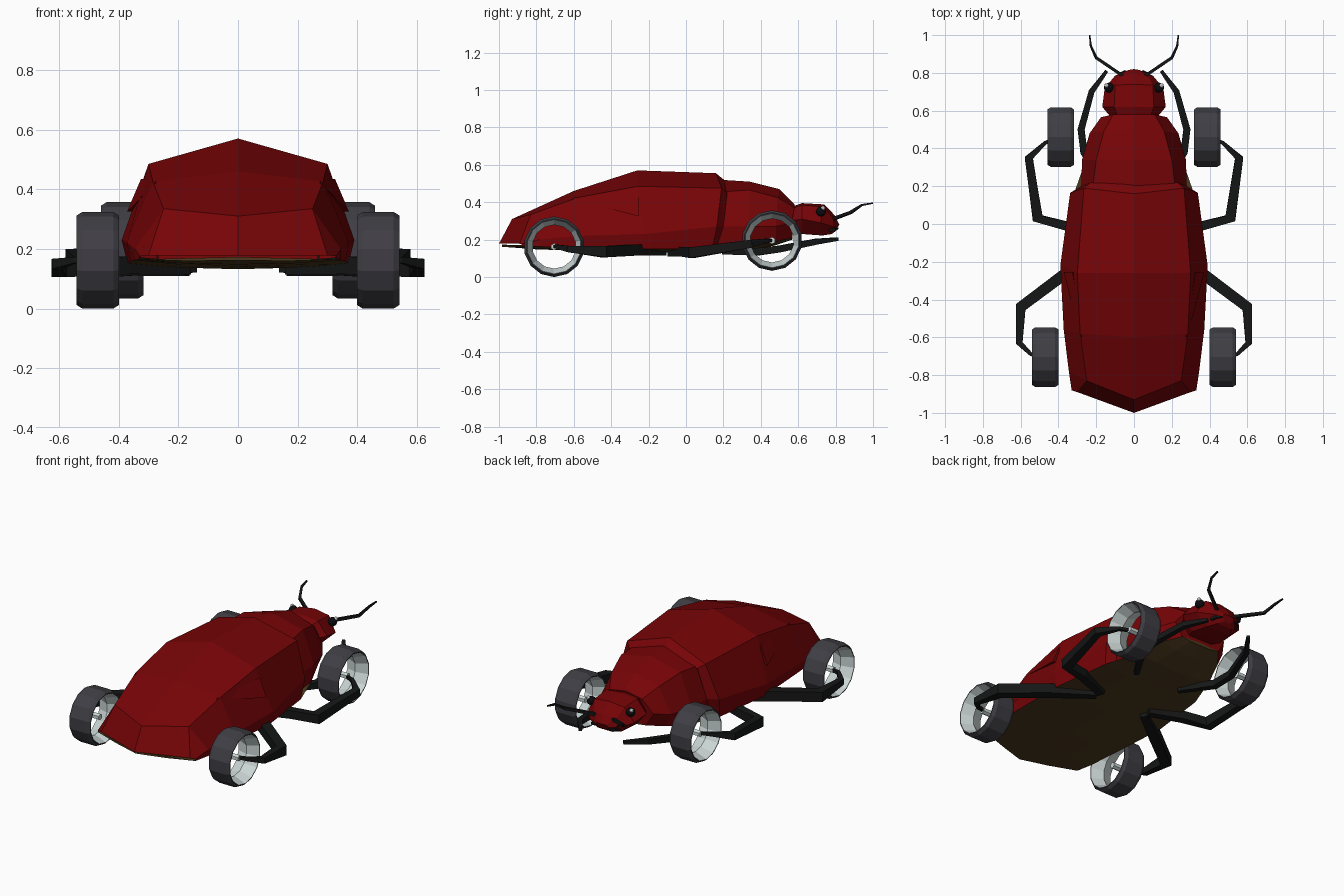
import bpy, bmesh, math
from mathutils import Vector

if "Cube" in bpy.data.objects:
    bpy.data.objects.remove(bpy.data.objects["Cube"])


def mat(name, r, g, b):
    m = bpy.data.materials.new(name)
    m.diffuse_color = (r, g, b, 1)
    m.use_nodes = True
    m.node_tree.nodes["Principled BSDF"].inputs["Base Color"].default_value = m.diffuse_color
    return m


RED = mat("shell red", 0.185, 0.0012, 0.002)
BROWN = mat("belly brown", 0.075, 0.042, 0.013)
BLACK = mat("leg black", 0.0075, 0.008, 0.008)
TYRE = mat("tyre grey", 0.050, 0.048, 0.058)
RIM = mat("rim silver", 0.60, 0.68, 0.67)
EYE = mat("eye black", 0.004, 0.004, 0.005)
WHITE = mat("eye glint white", 0.85, 0.85, 0.85)


def finish(name, bm, *mats):
    bmesh.ops.recalc_face_normals(bm, faces=bm.faces)
    me = bpy.data.meshes.new(name)
    bm.to_mesh(me)
    bm.free()
    for m in mats:
        me.materials.append(m)
    ob = bpy.data.objects.new(name, me)
    bpy.context.collection.objects.link(ob)
    return ob


def loft(name, rings, m, closed=False, caps=True):
    """Skin a list of rings that have equal point counts."""
    bm = bmesh.new()
    vs = [[bm.verts.new(p) for p in r] for r in rings]
    n = len(vs[0])
    for a, b in zip(vs, vs[1:]):
        for i in range(n if closed else n - 1):
            j = (i + 1) % n
            bm.faces.new((a[i], a[j], b[j], b[i]))
    if caps:
        bm.faces.new(vs[0])
        bm.faces.new(vs[-1])
    return finish(name, bm, m)


def mirrored(half):
    """Half section from top centre to lower rim -> full section."""
    return [(-x, y, z) for x, y, z in reversed(half[1:])] + list(half)


def limb(name, pts, radii, m, sides=4):
    """Tapered faceted beam along a path."""
    P = [Vector(p) for p in pts]
    rings = []
    for i, p in enumerate(P):
        d = (P[min(i + 1, len(P) - 1)] - P[max(i - 1, 0)]).normalized()
        u = d.cross(Vector((0, 0, 1))).normalized()
        v = u.cross(d)
        rings.append([p + radii[i] * (u * math.cos(t) + v * math.sin(t))
                      for t in [math.tau * (k + .5) / sides for k in range(sides)]])
    return loft(name, rings, m, closed=True)


# wing case: top, shoulder, widest point, lower rim of each section
shell = [
    [(0, -1, .178), (.30, -.89, .178), (.33, -.88, .176), (.33, -.88, .165)],
    [(0, -.93, .31), (.25, -.83, .335), (.345, -.78, .20), (.345, -.78, .162)],
    [(0, -.60, .46), (.285, -.58, .425), (.372, -.56, .22), (.36, -.56, .16)],
    [(0, -.26, .57), (.30, -.26, .485), (.39, -.22, .23), (.37, -.22, .15)],
    [(0, .16, .555), (.265, .19, .475), (.338, .165, .27), (.325, .14, .15)],
    [(0, .215, .51), (.23, .22, .45), (.28, .20, .27), (.27, .16, .15)],
]
loft("wing_case", [mirrored(r) for r in shell], RED, caps=False)

# thorax shield
thorax = [
    [(0, .18, .52), (.22, .18, .455), (.28, .18, .27), (.265, .15, .15)],
    [(0, .34, .51), (.20, .34, .465), (.275, .34, .27), (.255, .34, .16)],
    [(0, .50, .47), (.16, .49, .425), (.235, .48, .27), (.20, .48, .19)],
    [(0, .58, .39), (.11, .58, .37), (.175, .565, .29), (.13, .57, .21)],
]
loft("thorax", [mirrored(r) for r in thorax], RED)

# belly
rim = [shell[i][3] for i in range(5)] + [thorax[i][3] for i in (1, 2, 3)]
drop = [.162, .148, .14, .132, .132, .14, .17, .20]
tip = [-.985, -.80] + [r[1] for r in rim[2:]]
loft("belly", [[(-x, y, z), (-x * .5, (y + t) / 2, (z + d) / 2 - .004), (0, t, d),
                (x * .5, (y + t) / 2, (z + d) / 2 - .004), (x, y, z), (0, t, z + .008)]
               for (x, y, z), d, t in zip(rim, drop, tip)], BROWN, closed=True)

# head
head = [
    [(0, .55, .37), (.08, .55, .36), (.11, .55, .30), (.07, .55, .24)],
    [(0, .62, .395), (.105, .62, .385), (.168, .62, .31), (.10, .62, .23)],
    [(0, .74, .388), (.10, .735, .375), (.155, .72, .29), (.08, .73, .222)],
    [(0, .795, .33), (.075, .785, .315), (.10, .785, .27), (.05, .78, .23)],
    [(0, .82, .28), (.03, .815, .28), (.04, .81, .265), (.02, .80, .245)],
]
loft("head", [mirrored(r) for r in head], RED, closed=True)


def sphere(name, c, r, m):
    bm = bmesh.new()
    bmesh.ops.create_icosphere(bm, subdivisions=2, radius=r)
    bmesh.ops.translate(bm, vec=c, verts=bm.verts)
    finish(name, bm, m)


def wheel(name, c):
    """Hollow tyre with a silver tapered inside and a small hub."""
    prof = [(-.071, .145), (-.071, .150), (-.052, .162), (.052, .162), (.071, .150),
            (.071, .145), (.0, .117)]
    n = 14
    bm = bmesh.new()
    rings = [[bm.verts.new((c[0] + x, c[1] + r * math.sin(math.tau * k / n),
                            c[2] - r * math.cos(math.tau * k / n))) for x, r in prof]
             for k in range(n)]
    for k in range(n):
        a, b = rings[k], rings[(k + 1) % n]
        for i in range(len(prof)):
            j = (i + 1) % len(prof)
            f = bm.faces.new((a[i], a[j], b[j], b[i]))
            f.material_index = 1 if i >= 5 else 0
    finish(name, bm, TYRE, RIM)
    limb(name + "_hub", [(c[0] - .035, c[1], c[2]), (c[0] + .035, c[1], c[2])],
         [.019, .019], RIM, 6)


for s, side in ((1, "right"), (-1, "left")):
    def sx(pts):
        return [(s * x, y, z) for x, y, z in pts]

    wheel(side + "_rear_wheel", (s * .47, -.705, .162))
    wheel(side + "_front_wheel", (s * .388, .46, .195))
    # legs
    limb(side + "_rear_leg",
         sx([(.17, -.12, .135), (.38, -.275, .145), (.60, -.44, .135), (.607, -.63, .15),
             (.545, -.69, .163), (.48, -.705, .163)]),
         [.03, .042, .042, .024, .014, .010], BLACK)
    limb(side + "_middle_leg",
         sx([(.17, -.08, .13), (.36, -.01, .135), (.51, .03, .13), (.557, .35, .178),
             (.47, .43, .195), (.40, .46, .195)]),
         [.03, .035, .04, .03, .014, .010], BLACK)
    limb(side + "_front_leg",
         sx([(.15, .20, .135), (.265, .38, .135), (.28, .50, .15), (.225, .70, .19),
             (.145, .81, .203)]),
         [.02, .028, .026, .022, .013], BLACK)
    # antenna, mandible, eye
    limb(side + "_antenna",
         sx([(.06, .785, .31), (.20, .88, .345), (.228, .94, .385), (.235, 1.0, .395)]),
         [.012, .011, .008, .005], BLACK)
    limb(side + "_mandible", sx([(.085, .765, .25), (.075, .795, .255), (.045, .812, .26)]),
         [.010, .010, .005], BLACK)
    sphere(side + "_eye", (s * .132, .722, .350), .027, EYE)
    sphere(side + "_eye_glint", (s * .146, .733, .368), .012, WHITE)
    # raised fold on the side of the wing case
    loft(side + "_wing_fold",
         [sx([(.275, -.60, .425), (.283, -.60, .415), (.275, -.60, .405)]),
          sx([(.325, -.255, .435), (.372, -.255, .325), (.30, -.255, .33)])], RED, closed=True)
